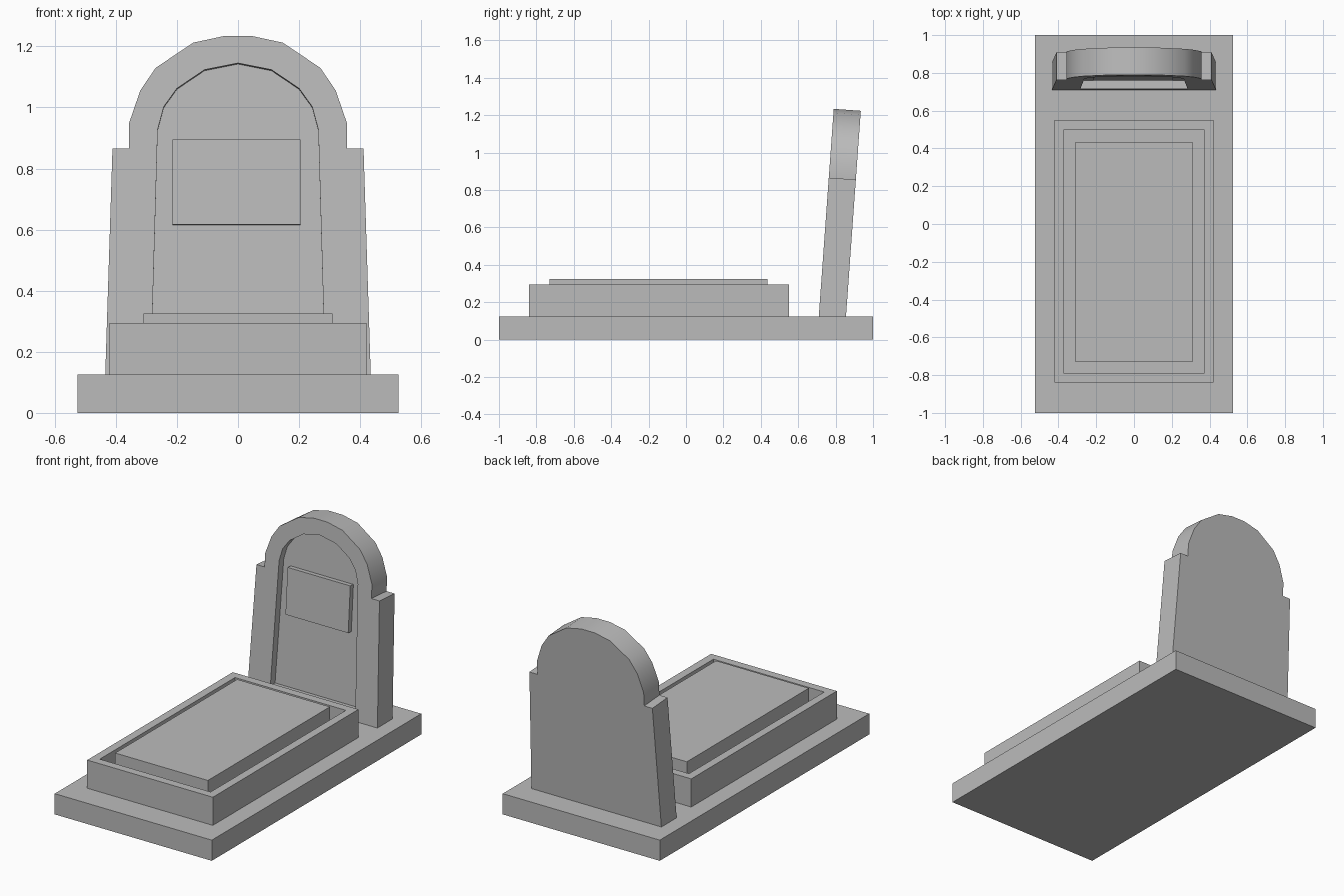
import bpy, bmesh, math
from mathutils import Matrix

if "Cube" in bpy.data.objects:
    bpy.data.objects.remove(bpy.data.objects["Cube"])

stone = bpy.data.materials.new("grey stone")
stone.diffuse_color = (0.5, 0.5, 0.5, 1)
stone.use_nodes = True
stone.node_tree.nodes["Principled BSDF"].inputs["Base Color"].default_value = stone.diffuse_color

BASE_TOP = 0.125
TILT = math.atan2(0.08, 1.11)
FRONT_Y = 0.71


def finish(name, bm):
    bmesh.ops.recalc_face_normals(bm, faces=bm.faces)
    mesh = bpy.data.meshes.new(name)
    bm.to_mesh(mesh)
    bm.free()
    mesh.materials.append(stone)
    obj = bpy.data.objects.new(name, mesh)
    bpy.context.collection.objects.link(obj)
    return obj


def add_box(bm, x0, x1, y0, y1, z0, z1):
    size = Matrix.Diagonal((x1 - x0, y1 - y0, z1 - z0, 1))
    centre = Matrix.Translation(((x0 + x1) / 2, (y0 + y1) / 2, (z0 + z1) / 2))
    bmesh.ops.create_cube(bm, size=1, matrix=centre @ size)
    return bm


def box(name, *limits):
    return finish(name, add_box(bmesh.new(), *limits))


def lean(obj):
    """Tilt an upright part backwards about the foot of the headstone."""
    obj.data.transform(Matrix.Translation((0, FRONT_Y, BASE_TOP))
                       @ Matrix.Rotation(-TILT, 4, 'X'))
    return obj


def arch(name, half, y0, y1):
    """Mirror a half profile (x, z), extrude it along y and lean it."""
    outline = half + [(-x, z) for x, z in reversed(half) if x > 0]
    bm = bmesh.new()
    face = bm.faces.new([bm.verts.new((x, y0, z - BASE_TOP)) for x, z in outline])
    ext = bmesh.ops.extrude_face_region(bm, geom=[face])["geom"]
    moved = [v for v in ext if isinstance(v, bmesh.types.BMVert)]
    bmesh.ops.translate(bm, verts=moved, vec=(0, y1 - y0, 0))
    return lean(finish(name, bm))


# Ground plinth
box("plinth", -0.525, 0.525, -1, 1, 0, BASE_TOP)

# Kerb with a sunken top
bm = add_box(bmesh.new(), -0.42, 0.42, -0.84, 0.55, BASE_TOP, 0.295)
bm.normal_update()
top = [f for f in bm.faces if f.normal.z > 0.9]
bmesh.ops.inset_region(bm, faces=top, thickness=0.07)
sunk = bmesh.ops.extrude_face_region(bm, geom=top)["geom"]
bmesh.ops.delete(bm, geom=top, context='FACES')
bmesh.ops.translate(bm, verts=[v for v in sunk if isinstance(v, bmesh.types.BMVert)],
                    vec=(0, 0, -0.095))
finish("kerb", bm)

# Cover slab inside the kerb
box("cover_slab", -0.31, 0.31, -0.73, 0.435, 0.2, 0.325)

# Headstone with shoulders and rounded top
headstone = arch("headstone", [
    (0.435, 0.115), (0.411, 0.868), (0.357, 0.868), (0.357, 0.95), (0.32, 1.058),
    (0.27, 1.132), (0.147, 1.215), (0.045, 1.237)], 0, 0.145)

# Arched recess cut into the front of the headstone
cutter = arch("recess_cutter", [
    (0.284, 0.19), (0.263, 0.93), (0.243, 1.005), (0.2, 1.065),
    (0.11, 1.126), (0, 1.148)], -0.1, 0.045)
cutter.hide_render = True
cut = headstone.modifiers.new("recess", 'BOOLEAN')
cut.operation = 'DIFFERENCE'
cut.solver = 'EXACT'
cut.object = cutter
bpy.context.view_layer.objects.active = headstone
headstone.select_set(True)
bpy.ops.object.modifier_apply(modifier=cut.name)
bpy.data.objects.remove(cutter)
bpy.ops.object.shade_smooth_by_angle(angle=math.radians(35))

# Inscription plate mounted in the recess
lean(box("inscription_plate", -0.215, 0.204, 0.015, 0.05,
         0.62 - BASE_TOP, 0.898 - BASE_TOP))
